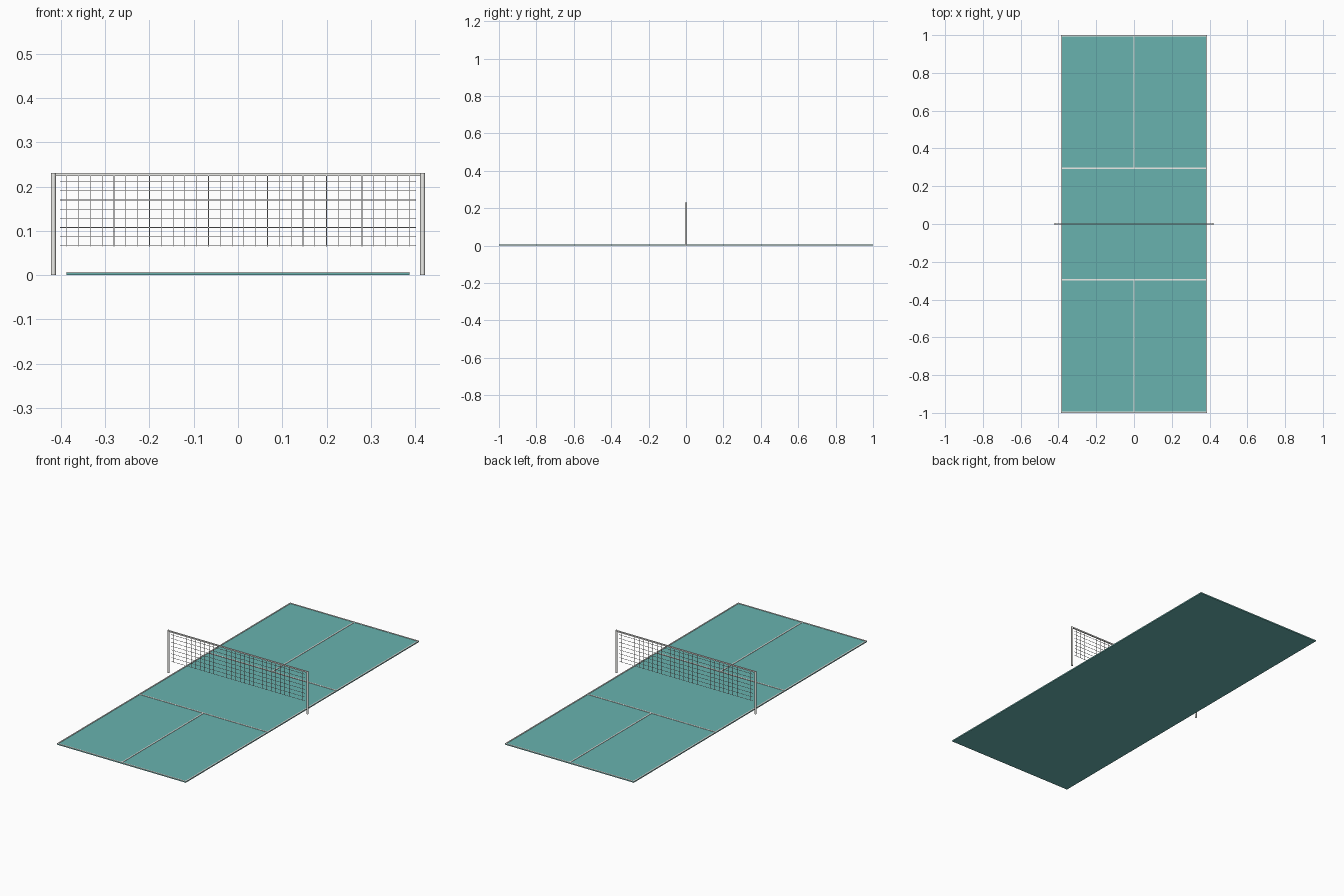
import bpy, bmesh
from mathutils import Matrix, Vector

if "Cube" in bpy.data.objects:
    bpy.data.objects.remove(bpy.data.objects["Cube"])


def material(name, color):
    m = bpy.data.materials.new(name)
    m.diffuse_color = color
    m.use_nodes = True
    m.node_tree.nodes["Principled BSDF"].inputs["Base Color"].default_value = m.diffuse_color
    return m


def boxes(name, items, mat=None):
    """One object made of boxes given as (x0, x1, y0, y1, z0, z1)."""
    bm = bmesh.new()
    for x0, x1, y0, y1, z0, z1 in items:
        centre = Vector(((x0 + x1) / 2, (y0 + y1) / 2, (z0 + z1) / 2))
        size = Vector((x1 - x0, y1 - y0, z1 - z0))
        bmesh.ops.create_cube(bm, size=1, matrix=Matrix.Translation(centre) @ Matrix.Diagonal(size).to_4x4())
    me = bpy.data.meshes.new(name)
    bm.to_mesh(me)
    bm.free()
    ob = bpy.data.objects.new(name, me)
    bpy.context.collection.objects.link(ob)
    if mat:
        me.materials.append(mat)
    return ob


teal = material("court_teal", (0.14, 0.45, 0.43, 1))
white = material("line_white", (0.85, 0.85, 0.82, 1))

W, L = 0.387, 1.0            # half width and half length of the court
FLOOR, TOP = 0.005, 0.0068   # court surface and painted line height
LW = 0.0065                  # line width
SERVICE = 0.295

# Court slab
boxes("court", [(-W, W, -L, L, 0, FLOOR)], teal)

# Painted lines: sides, then ends, service and centre lines for both halves
z = (FLOOR, TOP)
boxes("side_lines", [(-W, -W + LW, -L, L, *z), (W - LW, W, -L, L, *z)], white)
xi = W - LW
for s, half in ((-1, "front"), (1, "back")):
    def span(a, b):
        return sorted((s * a, s * b))
    boxes(half + "_lines", [
        (-xi, xi, *span(L - LW, L), *z),
        (-xi, xi, *span(SERVICE - LW / 2, SERVICE + LW / 2), *z),
        (-LW / 2, LW / 2, *span(SERVICE + LW / 2, L - LW), *z),
    ], white)

# Round posts
PX, PR, PH = 0.417, 0.0055, 0.231
for s, side in ((-1, "left"), (1, "right")):
    bpy.ops.mesh.primitive_cylinder_add(vertices=16, radius=PR, depth=PH, location=(s * PX, 0, PH / 2))
    post = bpy.context.object
    post.name = side + "_post"
    post.data.materials.append(white)
    bpy.ops.object.shade_smooth_by_angle()

# Tape along the top of the net
boxes("net_tape", [(-PX, PX, -0.003, 0.003, 0.2235, 0.2305)], white)

# Net cords
T = 0.0007
NZ0, NZ1 = 0.065, 0.2235
rows = [0.0662 + i * 0.0207 for i in range(8)]
boxes("net_horizontal_cords", [(-0.402, 0.402, -T, T, h - T, h + T) for h in rows])
cols = [-0.3867 + i * 0.02667 for i in range(30)]
boxes("net_vertical_cords", [(x - T, x + T, -T, T, NZ0, NZ1) for x in cols])
